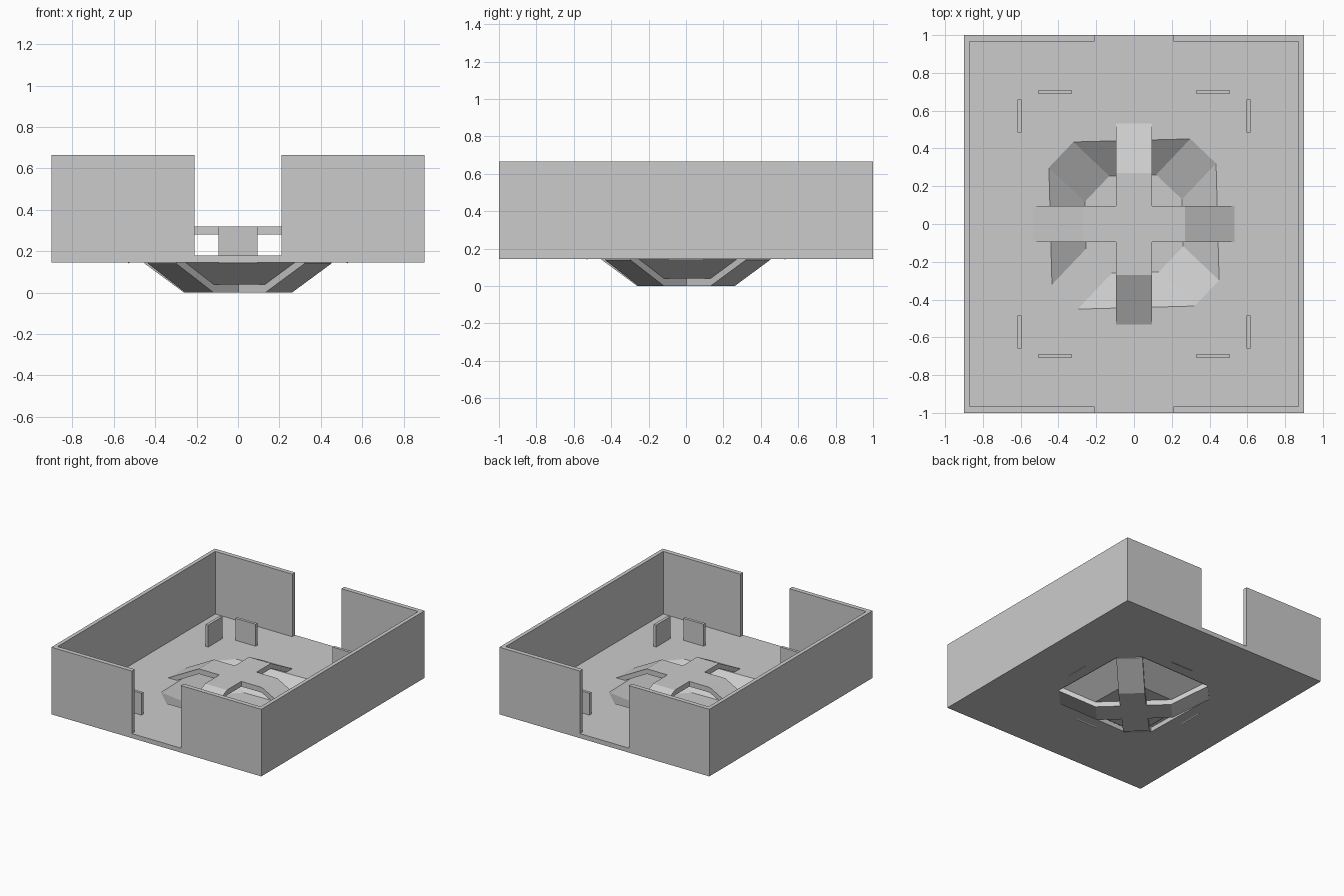
import bpy, bmesh
from math import radians
from mathutils import Matrix, Vector

if "Cube" in bpy.data.objects:
    bpy.data.objects.remove(bpy.data.objects["Cube"])

FLOOR_Z, FLOOR_T, SLAB = 0.18, 0.035, 0.04
W, FLAT, END = 0.094, 0.27, 0.532      # cross arm half width, flat reach, ramp end
TURN = radians(46.5)                   # rotation of the lower cross


def finish(name, bm):
    bmesh.ops.recalc_face_normals(bm, faces=bm.faces[:])
    mesh = bpy.data.meshes.new(name)
    bm.to_mesh(mesh)
    bm.free()
    ob = bpy.data.objects.new(name, mesh)
    bpy.context.collection.objects.link(ob)
    return ob


def extrude(bm, dz):
    r = bmesh.ops.extrude_face_region(bm, geom=bm.faces[:], use_keep_orig=True)
    bmesh.ops.translate(bm, vec=(0, 0, dz),
                        verts=[v for v in r["geom"] if isinstance(v, bmesh.types.BMVert)])


def box(name, x0, x1, y0, y1, z0, z1):
    bm = bmesh.new()
    bmesh.ops.create_cube(bm, size=1)
    lo, hi = Vector((min(x0, x1), min(y0, y1), z0)), Vector((max(x0, x1), max(y0, y1), z1))
    for v in bm.verts:
        v.co = Vector([lo[i] + (v.co[i] + 0.5) * (hi[i] - lo[i]) for i in range(3)])
    return finish(name, bm)


def cross(name, z_mid, z_end, angle):
    """Cross-shaped slab with four sloping ends."""
    bm = bmesh.new()
    steps = [(W, z_mid), (FLAT, z_mid), (END, z_end)]

    def quad(pts, rot):
        bm.faces.new([bm.verts.new(rot @ Vector(p)) for p in pts])

    quad([(-W, -W, z_mid), (W, -W, z_mid), (W, W, z_mid), (-W, W, z_mid)],
         Matrix.Rotation(angle, 3, 'Z'))
    for k in range(4):
        rot = Matrix.Rotation(angle + radians(90 * k), 3, 'Z')
        for (a, za), (b, zb) in zip(steps, steps[1:]):
            quad([(a, -W, za), (b, -W, zb), (b, W, zb), (a, W, za)], rot)
    bmesh.ops.remove_doubles(bm, verts=bm.verts[:], dist=1e-4)
    extrude(bm, -SLAB)
    return finish(name, bm)


def ring(r, z):
    """Eight corners where the lower cross arms end at radius r."""
    return [Matrix.Rotation(TURN + radians(90 * k), 3, 'Z') @ Vector((r, s * W, z))
            for k in range(4) for s in (-1, 1)]


# floor plate with an octagonal opening
bm = bmesh.new()
outer = [Vector((x, y, FLOOR_Z)) for x, y in ((-.895, -1), (.895, -1), (.895, 1), (-.895, 1))]
for loop in (outer, ring(END, FLOOR_Z)):
    vs = [bm.verts.new(p) for p in loop]
    for i, v in enumerate(vs):
        bm.edges.new((v, vs[i - 1]))
bmesh.ops.triangle_fill(bm, use_beauty=True, edges=bm.edges[:])
extrude(bm, -FLOOR_T)
finish("floor_plate", bm)

# raised bridge and sunken ramps
cross("bridge_cross", 0.32, FLOOR_Z, 0)
cross("pit_ramp_cross", SLAB, FLOOR_Z, TURN)

# sloping panels and floor corners between the sunken ramps
bm = bmesh.new()
top, low = ring(END, FLOOR_Z), ring(FLAT, SLAB)
for k in range(4):
    a, b = 2 * k + 1, (2 * k + 2) % 8
    inner = Matrix.Rotation(TURN + radians(90 * k), 3, 'Z') @ Vector((W, W, SLAB))
    t0, t1, l0, l1, c = [bm.verts.new(p) for p in (top[a], top[b], low[a], low[b], inner)]
    bm.faces.new((t0, t1, l1, l0))
    bm.faces.new((l0, l1, c))
for f in bm.faces:
    f.normal_update()
    if f.normal.z < 0:
        f.normal_flip()
finish("pit_panels", bm)

# outer walls with open gateways front and back
for sx, side in ((-1, "left"), (1, "right")):
    box(f"{side}_wall", sx * .87, sx * .9, -1, 1, FLOOR_Z - FLOOR_T, .665)
    for sy, end in ((-1, "front"), (1, "back")):
        box(f"{end}_{side}_wall", sx * .21, sx * .87, sy * .965, sy, FLOOR_Z, .665)
        # low cover barriers near each corner
        box(f"{end}_{side}_barrier_a", sx * .33, sx * .505, sy * .688, sy * .71, FLOOR_Z, .35)
        box(f"{end}_{side}_barrier_b", sx * .595, sx * .617, sy * .485, sy * .66, FLOOR_Z, .35)
